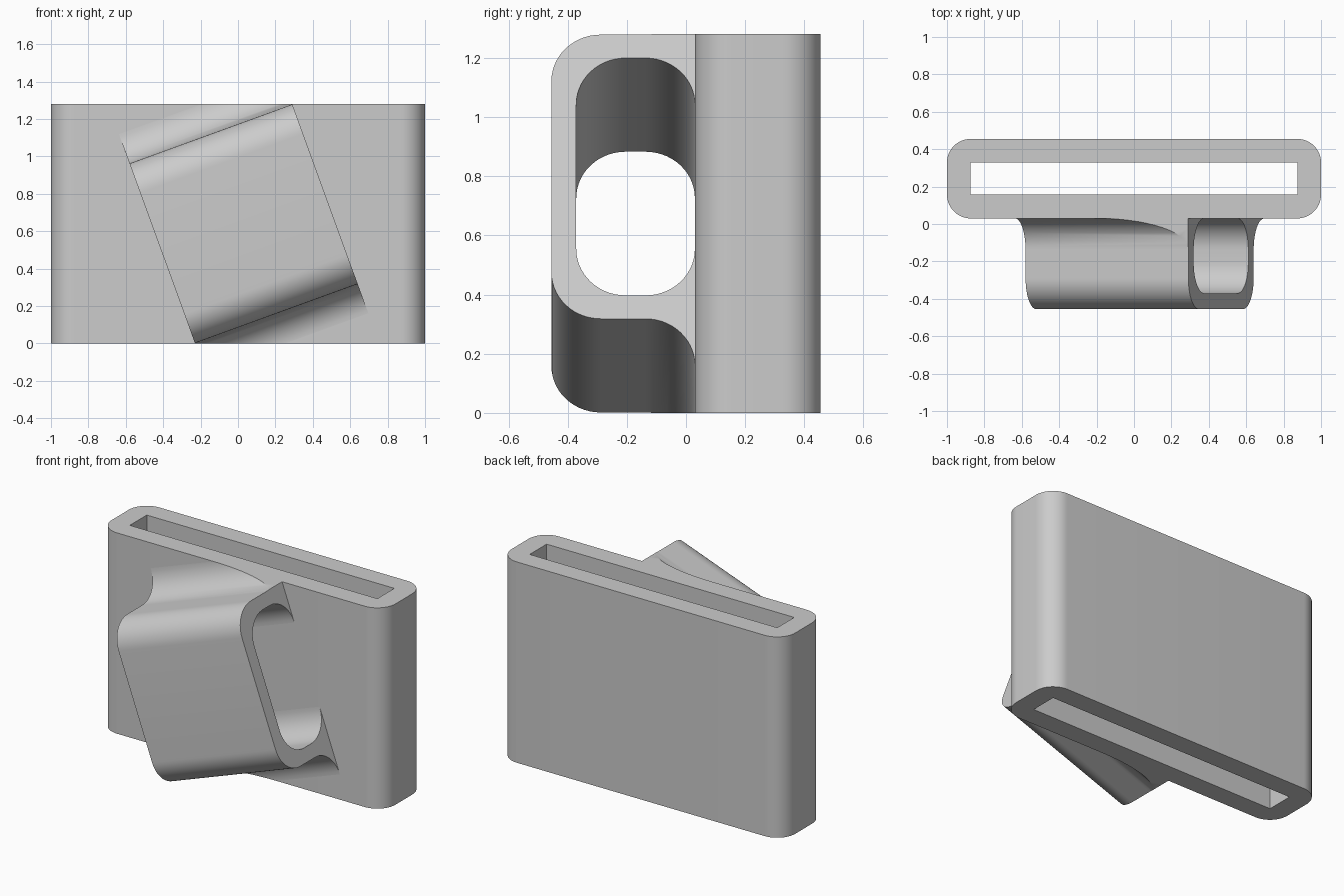
import bpy, bmesh
from math import radians, cos, sin
from mathutils import Vector

old = bpy.data.objects.get("Cube")
if old:
    bpy.data.objects.remove(old, do_unlink=True)

HEIGHT, HALF_DEPTH, FACE = 1.28, 0.455, 0.03   # FACE: y of the sleeve's front
TILT, LOOP_LENGTH = radians(20), 0.926

grey = bpy.data.materials.new("plain grey")
grey.use_nodes = True
colour = (0.6, 0.6, 0.6, 1)
grey.diffuse_color = colour
grey.node_tree.nodes["Principled BSDF"].inputs["Base Color"].default_value = colour


def arc(cx, cy, r, start, end, steps=14):
    angles = [radians(start + (end - start) * i / steps) for i in range(steps + 1)]
    return [(cx + r * cos(a), cy + r * sin(a)) for a in angles]


def flip(points):
    return [(-a, b) for a, b in points]


def extrude(bm, loops, place, depth):
    """Solid from closed outlines; place maps (a, b, distance) to a point."""
    rims = []
    for d in (0, depth):
        rim_edges, rings = [], []
        for loop in loops:
            ring = [bm.verts.new(place(a, b, d)) for a, b in loop]
            rim_edges += [bm.edges.new((v, ring[i - 1])) for i, v in enumerate(ring)]
            rings.append(ring)
        bmesh.ops.triangle_fill(bm, edges=rim_edges, use_beauty=True)
        rims.append(rings)
    for low, high in zip(*rims):
        for i in range(len(low)):
            bm.faces.new((low[i - 1], low[i], high[i], high[i - 1]))


def finish(bm, name):
    bmesh.ops.recalc_face_normals(bm, faces=bm.faces)
    mesh = bpy.data.meshes.new(name)
    bm.to_mesh(mesh)
    bm.free()
    mesh.materials.append(grey)
    obj = bpy.data.objects.new(name, mesh)
    bpy.context.collection.objects.link(obj)
    bpy.ops.object.select_all(action="DESELECT")
    obj.select_set(True)
    bpy.context.view_layer.objects.active = obj
    bpy.ops.object.shade_smooth_by_angle(angle=radians(30))


# Flat sleeve: rounded slab with a rectangular slot right through it
R = 0.127
right = arc(1 - R, FACE + R, R, -90, 0) + arc(1 - R, HALF_DEPTH - R, R, 0, 90)
slot = [(x, y) for x, y in ((-1 + R, FACE + R), (1 - R, FACE + R),
                            (1 - R, HALF_DEPTH - R), (-1 + R, HALF_DEPTH - R))]
bm = bmesh.new()
extrude(bm, [right + flip(right[::-1]), slot], lambda a, b, d: Vector((a, b, d)), HEIGHT)
finish(bm, "sleeve")

# Tilted loop: hollow band with flared feet, profile as (across, out from sleeve)
half, reach, wall, r = 0.511, FACE + HALF_DEPTH, 0.084, 0.167
outer = arc(half + r, r, r, 270, 180) + arc(half - r, reach - r, r, 0, 90)
inner = arc(half - wall - r, r, r, 270, 360) + arc(half - wall - r, reach - wall - r, r, 0, 90)
profile = outer + flip(outer[::-1]) + flip(inner) + inner[::-1]

along = Vector((cos(TILT), 0, sin(TILT)))
across = Vector((-sin(TILT), 0, cos(TILT)))
centre = Vector((0.03, FACE, HEIGHT / 2))
bm = bmesh.new()
extrude(bm, [profile],
        lambda a, b, d: centre + along * (d - LOOP_LENGTH / 2) + across * a - Vector((0, b, 0)),
        LOOP_LENGTH)
bmesh.ops.remove_doubles(bm, verts=bm.verts, dist=1e-5)

# Trim the feet level with the sleeve's top and bottom
for z, up in ((0, -1), (HEIGHT, 1)):
    bmesh.ops.bisect_plane(bm, geom=bm.verts[:] + bm.edges[:] + bm.faces[:],
                           plane_co=(0, 0, z), plane_no=(0, 0, up), clear_outer=True)
    rim = [e for e in bm.edges if e.is_boundary]
    bmesh.ops.triangle_fill(bm, edges=rim, use_beauty=True)
finish(bm, "strap_loop")
